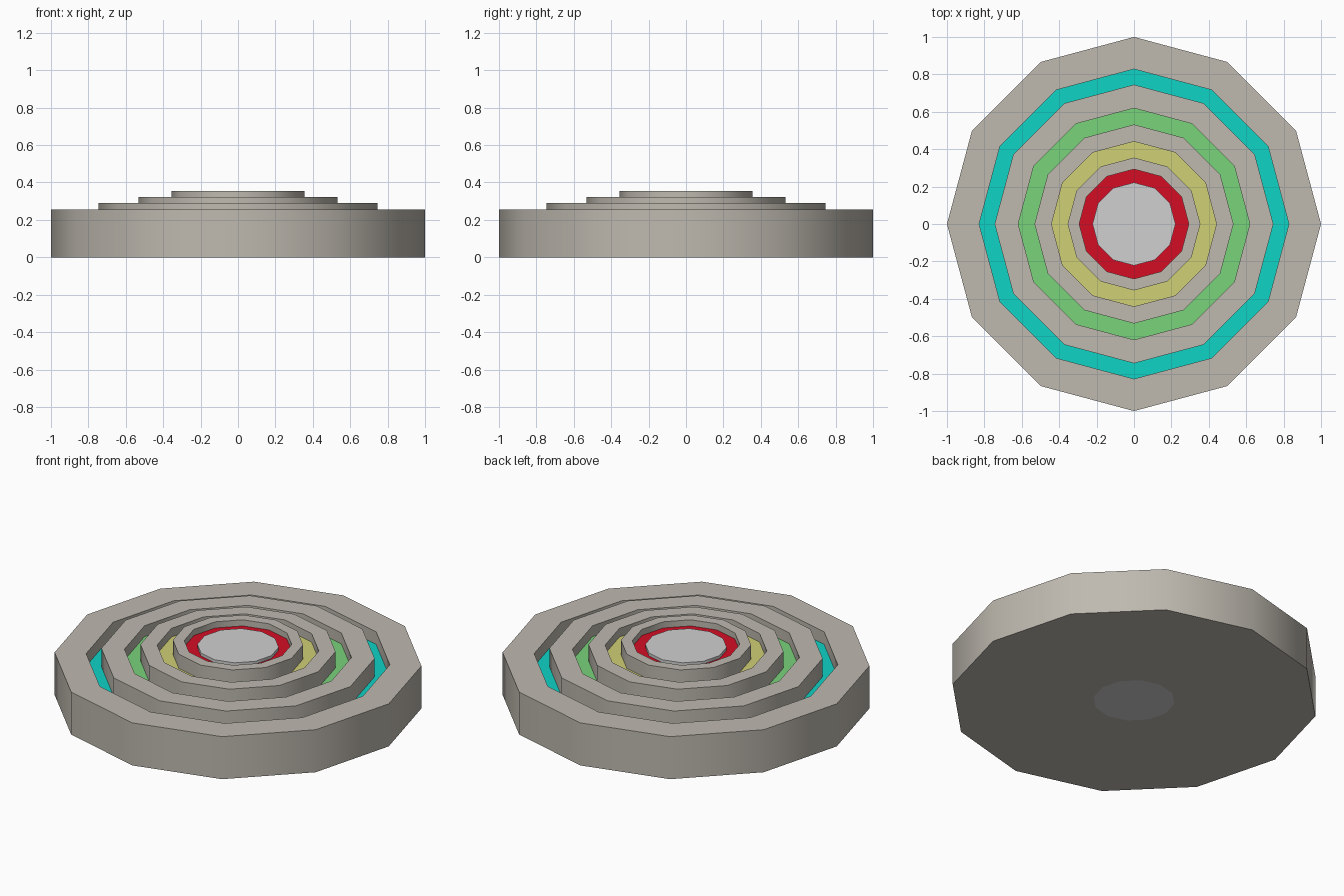
import bpy
import bmesh
import math

if "Cube" in bpy.data.objects:
    bpy.data.objects.remove(bpy.data.objects["Cube"])

SIDES = 12


def material(name, rgb):
    """Flat colour given as 0-255 display values, stored as linear."""
    lin = [((c / 255 + 0.055) / 1.055) ** 2.4 if c > 10 else c / 255 / 12.92 for c in rgb]
    m = bpy.data.materials.new(name)
    m.diffuse_color = (*lin, 1)
    m.use_nodes = True
    m.node_tree.nodes["Principled BSDF"].inputs["Base Color"].default_value = m.diffuse_color
    return m


def lathe(name, profile, mats):
    """Turn (radius, z, material index of the next segment) points around z."""
    bm = bmesh.new()
    rings = []
    for r, z, _ in profile:
        if r == 0:
            rings.append([bm.verts.new((0, 0, z))] * SIDES)
        else:
            rings.append([bm.verts.new((r * math.cos(2 * math.pi * i / SIDES),
                                        r * math.sin(2 * math.pi * i / SIDES), z))
                          for i in range(SIDES)])
    for a, b, point in zip(rings, rings[1:], profile):
        for i in range(SIDES):
            j = (i + 1) % SIDES
            corners = list(dict.fromkeys((a[i], a[j], b[j], b[i])))
            face = bm.faces.new(corners)
            face.material_index = point[2]
            face.smooth = True
    mesh = bpy.data.meshes.new(name)
    bm.to_mesh(mesh)
    bm.free()
    for m in mats:
        mesh.materials.append(m)
    mesh.set_sharp_from_angle(angle=math.radians(40))
    obj = bpy.data.objects.new(name, mesh)
    bpy.context.collection.objects.link(obj)
    return obj


stone = material("warm_grey", (191, 186, 176))
cyan = material("cyan", (15, 212, 198))
green = material("green", (121, 212, 123))
yellow = material("yellow", (208, 208, 117))
red = material("red", (212, 13, 36))
silver = material("light_grey", (208, 208, 208))

# Stepped rings: outer radius, inner radius, top height, height of groove inside
steps = [
    (1.00, 0.828, 0.255, 0.18),
    (0.745, 0.619, 0.29, 0.225),
    (0.532, 0.441, 0.322, 0.27),
    (0.355, 0.293, 0.355, 0.318),
]
profile = [(0.222, 0, 0), (1.0, 0, 0)]
for k, (outer, inner, top, groove) in enumerate(steps):
    profile += [(outer, top, 0), (inner, top, 0), (inner, groove, k + 1)]
    next_outer = steps[k + 1][0] if k + 1 < len(steps) else 0.222
    profile.append((next_outer, groove, 0))
lathe("stepped_base", profile, [stone, cyan, green, yellow, red])

# Central button running down to the underside
lathe("centre_disc", [(0, 0, 0), (0.222, 0, 0), (0.222, 0.336, 0), (0, 0.336, 0)], [silver])
